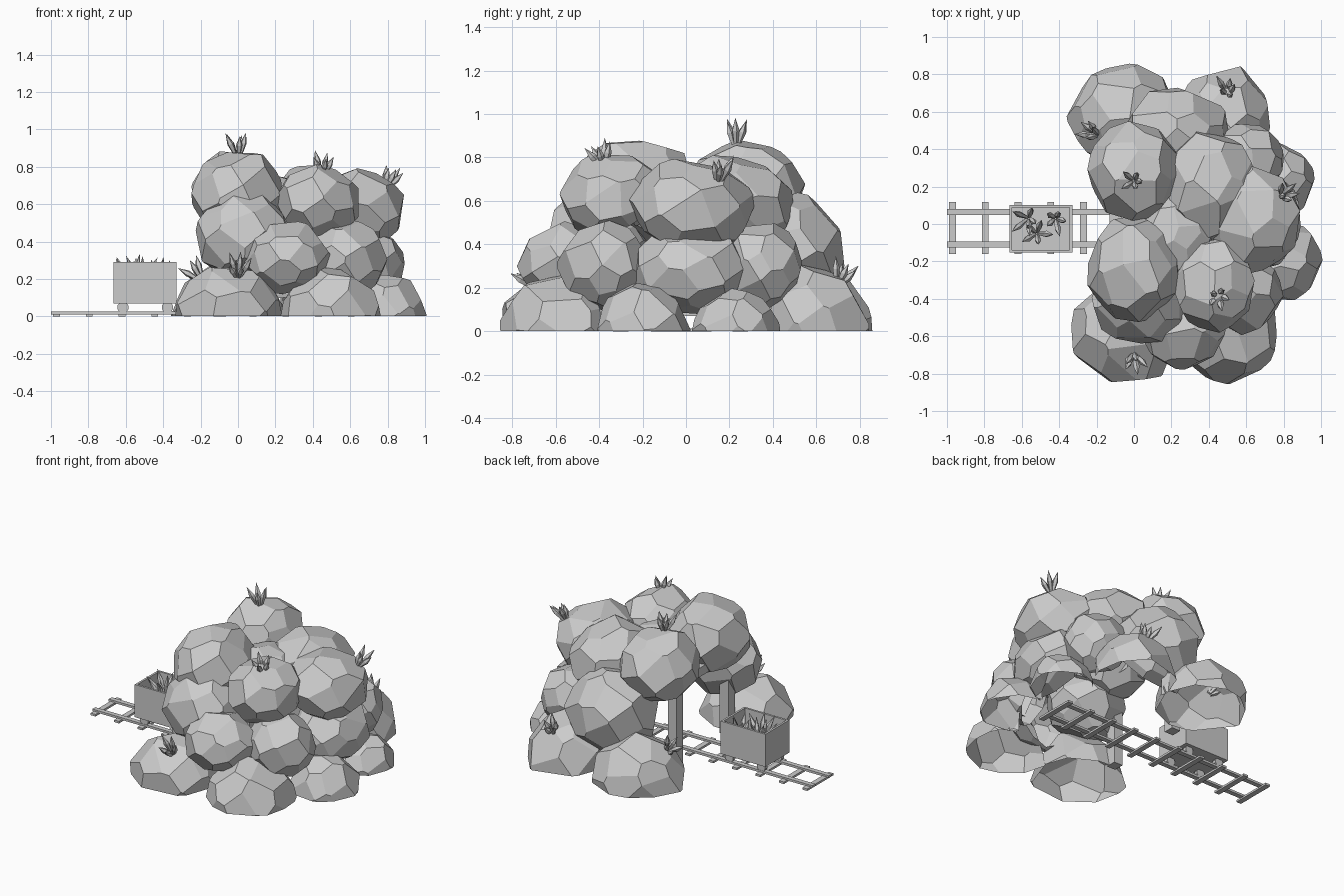
import bpy, bmesh, math, random
from mathutils import Vector, Matrix

if "Cube" in bpy.data.objects:
    bpy.data.objects.remove(bpy.data.objects["Cube"])

random.seed(7)


def finish(name, bm):
    bmesh.ops.recalc_face_normals(bm, faces=bm.faces[:])
    me = bpy.data.meshes.new(name)
    bm.to_mesh(me)
    bm.free()
    ob = bpy.data.objects.new(name, me)
    bpy.context.collection.objects.link(ob)
    return ob


def add_box(bm, lo, hi):
    lo, hi = Vector(lo), Vector(hi)
    size = hi - lo
    m = Matrix.Translation((lo + hi) / 2) @ Matrix.Diagonal((*size, 1))
    bmesh.ops.create_cube(bm, size=1, matrix=m)


def all_geom(bm):
    return bm.verts[:] + bm.edges[:] + bm.faces[:]


# Boulder: a block chipped by evenly spread planes, scaled to an ellipsoid
def rock(name, centre, radii, hollow=False, cuts=32):
    bm = bmesh.new()
    bmesh.ops.create_cube(bm, size=2.6)
    spin = random.uniform(0, 6.28)
    for i in range(cuts):
        z = 1 - 2 * (i + 0.5) / cuts
        r = math.sqrt(1 - z * z)
        a = i * 2.39996 + spin
        n = Vector((r * math.cos(a), r * math.sin(a), z))
        n += Vector([random.uniform(-0.16, 0.16) for _ in range(3)])
        n.normalize()
        bmesh.ops.bisect_plane(bm, geom=all_geom(bm), dist=1e-5,
                               plane_co=n * random.uniform(0.92, 0.98),
                               plane_no=n, clear_outer=True)
        rim = [e for e in bm.edges if e.is_boundary]
        if rim:
            bmesh.ops.holes_fill(bm, edges=rim, sides=0)
    bmesh.ops.remove_doubles(bm, verts=bm.verts[:], dist=0.03)
    bmesh.ops.recalc_face_normals(bm, faces=bm.faces[:])
    bmesh.ops.scale(bm, vec=radii, verts=bm.verts[:])
    bmesh.ops.translate(bm, vec=centre, verts=bm.verts[:])
    # ground rocks are open underneath
    bmesh.ops.bisect_plane(bm, geom=all_geom(bm), plane_co=(0, 0, 0.001),
                           plane_no=(0, 0, 1), clear_inner=True)
    # hidden inner side of the hill is open too
    if hollow:
        c = Vector(centre)
        out = (c - Vector((0.25, 0, 0.05))).normalized()
        bmesh.ops.bisect_plane(bm, geom=all_geom(bm), plane_co=c - out * min(radii) * 0.45,
                               plane_no=out, clear_inner=True)
    return finish(name, bm)


ROCKS = [
    # ground ring
    ("base_rock_back_left", (-0.05, 0.58, 0.03), (0.28, 0.28, 0.26)),
    ("base_rock_front_left", (-0.05, -0.58, 0.02), (0.28, 0.27, 0.25)),
    ("base_rock_back_right", (0.48, 0.57, 0.02), (0.25, 0.26, 0.28), True),
    ("base_rock_front_right", (0.50, -0.58, 0.0), (0.27, 0.27, 0.25), True),
    ("base_rock_right_a", (0.77, 0.23, 0.0), (0.19, 0.20, 0.19), True),
    ("base_rock_right_b", (0.78, -0.20, 0.0), (0.22, 0.21, 0.22), True),
    # walls
    ("wall_rock_front", (0.26, -0.56, 0.31), (0.22, 0.21, 0.185), True),
    ("wall_rock_front_left", (0.03, -0.42, 0.43), (0.25, 0.22, 0.22)),
    ("wall_rock_back_left", (0.22, 0.46, 0.36), (0.28, 0.27, 0.27), True),
    ("wall_rock_right_a", (0.58, -0.37, 0.30), (0.21, 0.20, 0.20), True),
    ("wall_rock_right_b", (0.67, 0.02, 0.28), (0.22, 0.26, 0.20), True),
    ("wall_rock_right_c", (0.60, 0.35, 0.30), (0.20, 0.18, 0.20), True),
    # roof
    ("roof_rock_left_back", (0.0, 0.28, 0.65), (0.24, 0.26, 0.22)),
    ("roof_rock_left_front", (0.0, -0.24, 0.65), (0.24, 0.28, 0.23)),
    ("roof_rock_mid_back", (0.40, 0.20, 0.58), (0.24, 0.29, 0.22), True),
    ("roof_rock_mid_front", (0.43, -0.32, 0.61), (0.22, 0.25, 0.20), True),
    ("roof_rock_right", (0.64, 0.03, 0.57), (0.25, 0.27, 0.21), True),
    ("roof_rock_centre", (0.23, -0.05, 0.58), (0.20, 0.22, 0.17), True),
]
for spec in ROCKS:
    rock(*spec)


# Faceted crystal shard: narrow foot, wide shoulder, pointed tip
def add_shard(bm, base, direction, length, width):
    rot = Vector((0, 0, 1)).rotation_difference(Vector(direction)).to_matrix().to_4x4()
    m = Matrix.Translation(base) @ rot
    for z0, z1, r0, r1 in ((0, 0.55, 0.5, 1), (0.55, 1, 1, 0)):
        bmesh.ops.create_cone(bm, cap_ends=False, segments=5,
                              radius1=r0 * width, radius2=r1 * width,
                              depth=(z1 - z0) * length,
                              matrix=m @ Matrix.Translation((0, 0, (z0 + z1) / 2 * length)))
    bmesh.ops.remove_doubles(bm, verts=bm.verts[:], dist=1e-5)


def cluster(name, base, axis, length=0.135):
    bm = bmesh.new()
    axis = Vector(axis).normalized()
    side = axis.orthogonal().normalized()
    for k in range(5):
        s = Matrix.Rotation(k * 1.2566 + 0.4, 3, axis) @ side
        add_shard(bm, Vector(base) + s * 0.01, axis + s * random.uniform(0.25, 0.6),
                  length * random.uniform(0.75, 1.1), 0.018)
    finish(name, bm)


CLUSTERS = [((0.0, 0.23, 0.855), (0, 0.0, 1)), ((0.45, -0.38, 0.76), (0.05, -0.25, 1)),
            ((0.79, 0.15, 0.69), (0.5, 0.2, 1)), ((-0.20, 0.48, 0.20), (-0.7, 0.4, 0.9)),
            ((0.50, 0.70, 0.215), (0, 0.5, 1)), ((0.0, -0.70, 0.21), (0, -0.65, 1))]
for i, (p, a) in enumerate(CLUSTERS):
    cluster(f"crystal_cluster_{i + 1}", p, a)

# Track
bm = bmesh.new()
for y in (-0.11, 0.065):
    add_box(bm, (-1.0, y - 0.016, 0.01), (0.59, y + 0.016, 0.025))
finish("rails", bm)
bm = bmesh.new()
for i in range(10):
    x = -0.97 + 0.175 * i
    add_box(bm, (x - 0.018, -0.16, 0), (x + 0.018, 0.118, 0.014))
finish("sleepers", bm)

# Timber frame at the tunnel mouth
bm = bmesh.new()
for y in (-0.30, 0.25):
    add_box(bm, (-0.13, y - 0.035, 0), (-0.065, y + 0.035, 0.54))
add_box(bm, (-0.13, -0.34, 0.51), (-0.065, 0.29, 0.57))
finish("timber_frame", bm)

# Mine cart
X0, X1, Y0, Y1, Z0, Z1, T = -0.665, -0.33, -0.152, 0.102, 0.07, 0.29, 0.014
bm = bmesh.new()
add_box(bm, (X0, Y0, Z0), (X1, Y1, Z0 + T))
for y in (Y0, Y1 - T):
    add_box(bm, (X0, y, Z0), (X1, y + T, Z1))
for x in (X0, X1 - T):
    add_box(bm, (x, Y0 + T, Z0), (x + T, Y1 - T, Z1))
finish("cart_box", bm)
bm = bmesh.new()
for x in (-0.615, -0.377):
    for y in (-0.11, 0.065):
        m = Matrix.Translation((x, y, 0.048)) @ Matrix.Rotation(math.pi / 2, 4, 'X')
        bmesh.ops.create_cone(bm, cap_ends=True, segments=10, radius1=0.031,
                              radius2=0.031, depth=0.028, matrix=m)
finish("cart_wheels", bm)

# Crystals loaded in the cart
for i, (x, y) in enumerate(((-0.565, 0.03), (-0.52, -0.05), (-0.42, 0.03))):
    cluster(f"cart_crystals_{i + 1}", (x, y, 0.17),
            (random.uniform(-0.2, 0.2), random.uniform(-0.2, 0.2), 1), 0.17)
